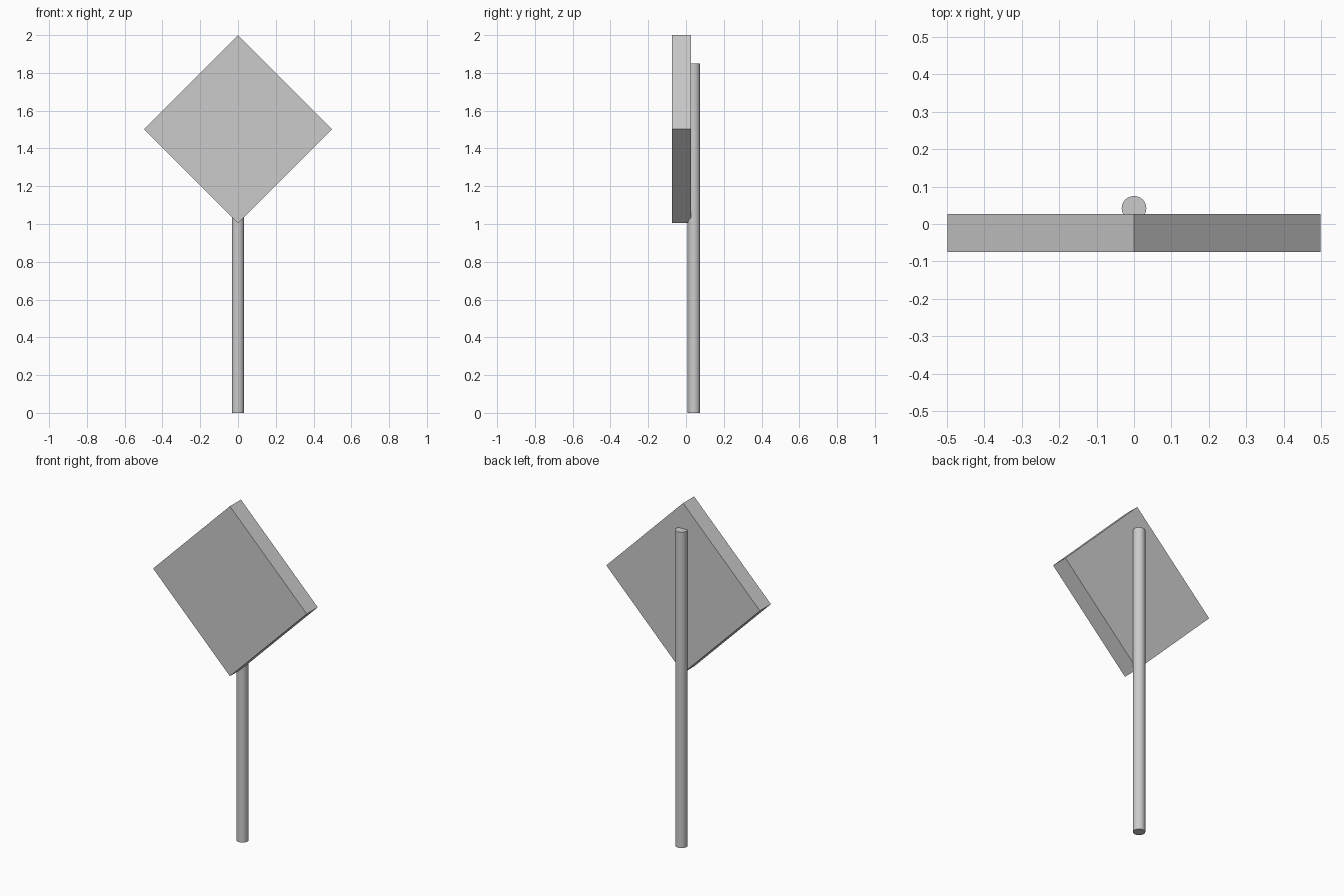
import bpy, math

if "Cube" in bpy.data.objects:
    bpy.data.objects.remove(bpy.data.objects["Cube"])

# Round pole, partly sunk into the back of the panel
R, POLE_H = 0.033, 1.85
bpy.ops.mesh.primitive_cylinder_add(vertices=24, radius=R, depth=POLE_H,
                                    location=(0, 0.075 - R, POLE_H / 2))
bpy.context.object.name = "pole"
bpy.ops.object.shade_smooth_by_angle(angle=math.radians(30))

# Thick square panel turned onto its corner
HALF, THICK = 0.498, 0.102
side = HALF * math.sqrt(2)
bpy.ops.mesh.primitive_cube_add(size=1, location=(0, -0.075 + THICK / 2, 2 - HALF),
                                rotation=(0, math.radians(45), 0))
panel = bpy.context.object
panel.name = "diamond_sign_panel"
panel.scale = (side, THICK, side)
